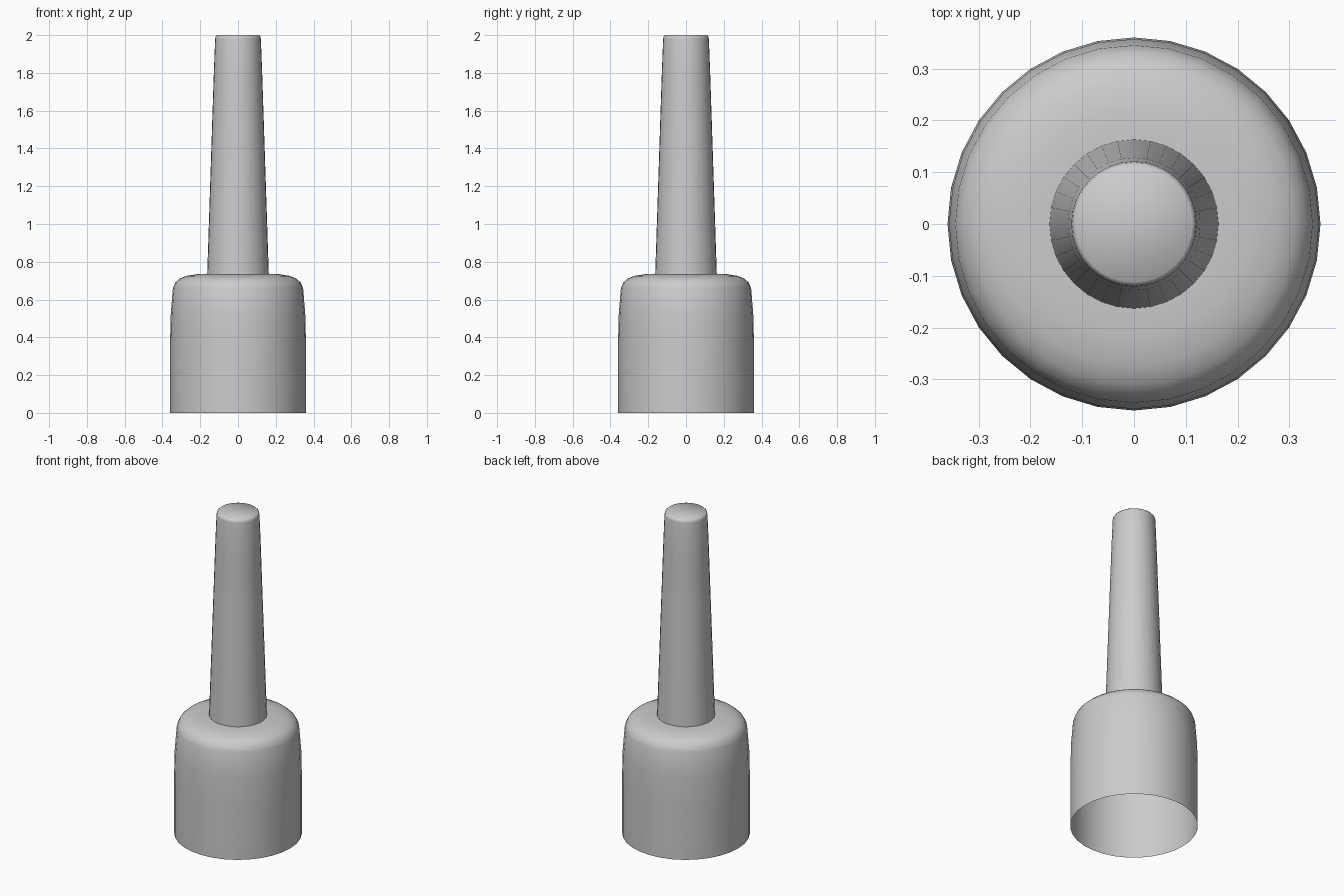
import bpy
import bmesh
import math

cube = bpy.data.objects.get("Cube")
if cube:
    bpy.data.objects.remove(cube, do_unlink=True)

SIDES = 32

grey = bpy.data.materials.new("light_grey")
grey.use_nodes = True
colour = (0.6, 0.6, 0.6, 1)
grey.diffuse_color = colour
grey.node_tree.nodes["Principled BSDF"].inputs["Base Color"].default_value = colour


def lathe(name, profile, cap_top=False):
    """Revolve (radius, height) points around z into a smooth open shell."""
    bm = bmesh.new()
    rings = []
    for radius, height in profile:
        ring = []
        for i in range(SIDES):
            a = math.tau * i / SIDES
            ring.append(bm.verts.new((radius * math.cos(a), radius * math.sin(a), height)))
        rings.append(ring)
    for low, high in zip(rings, rings[1:]):
        for i in range(SIDES):
            j = (i + 1) % SIDES
            bm.faces.new((low[i], low[j], high[j], high[i]))
    if cap_top:
        bm.faces.new(rings[-1])
    mesh = bpy.data.meshes.new(name)
    bm.to_mesh(mesh)
    bm.free()
    mesh.materials.append(grey)
    obj = bpy.data.objects.new(name, mesh)
    bpy.context.collection.objects.link(obj)
    bpy.ops.object.select_all(action="DESELECT")
    obj.select_set(True)
    bpy.context.view_layer.objects.active = obj
    bpy.ops.object.shade_smooth_by_angle(angle=math.radians(50))
    return obj


# Hollow base with an open underside and a rounded shoulder
lathe("base_shell", [(0.36, 0), (0.36, 0.35), (0.357, 0.51), (0.345, 0.66),
                     (0.332, 0.69), (0.31, 0.71), (0.275, 0.725), (0.22, 0.734),
                     (0.163, 0.735)])

# Tapered stem with a softly rounded tip
lathe("stem", [(0.163, 0.735), (0.128, 1.8), (0.121, 1.98), (0.119, 1.992),
               (0.112, 2.0)], cap_top=True)
